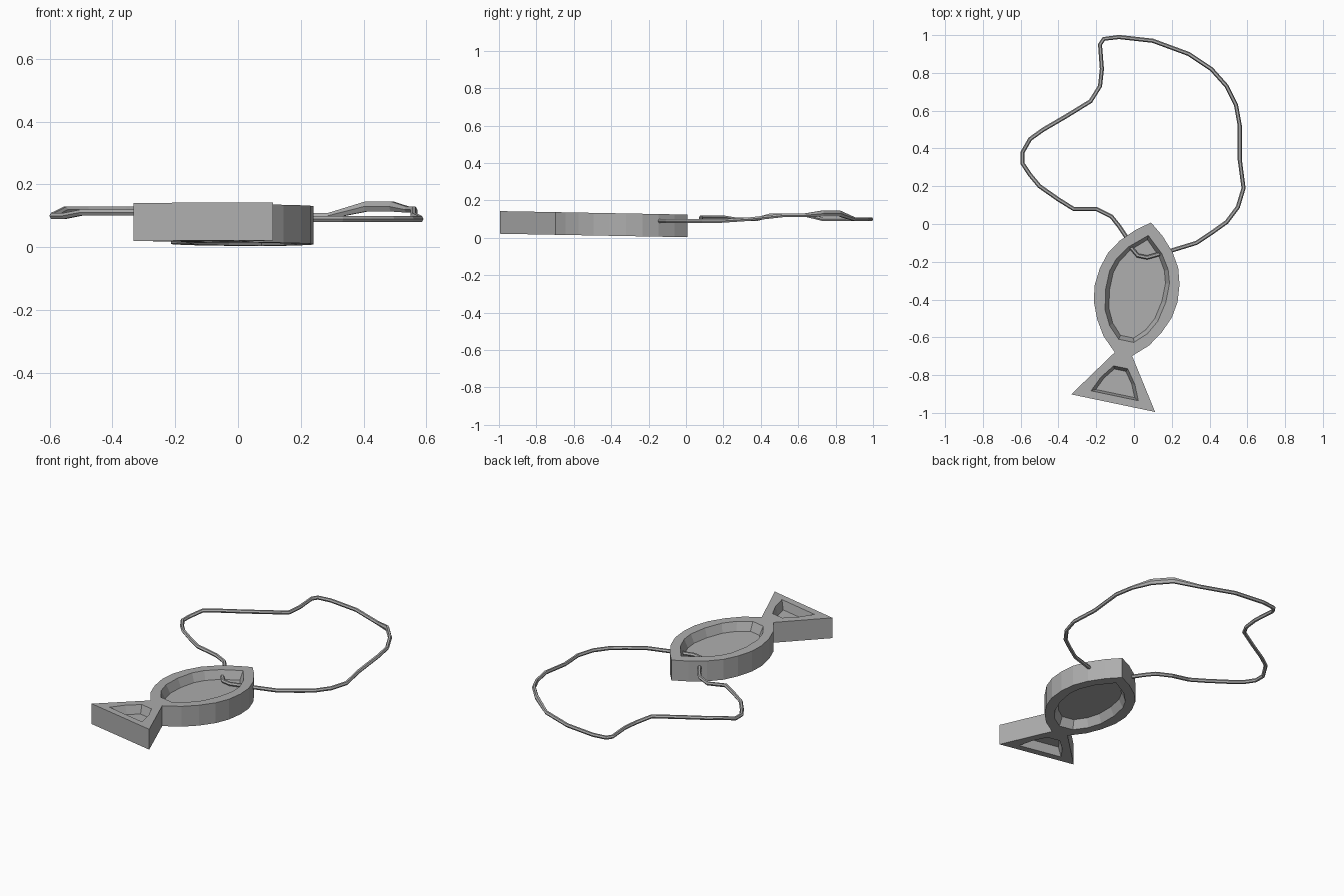
import bpy, bmesh
from math import sin, cos, tau
from mathutils import Vector

cube = bpy.data.objects.get("Cube")
if cube:
    bpy.data.objects.remove(cube)


def material(name, rgb):
    mat = bpy.data.materials.new(name)
    mat.use_nodes = True
    mat.diffuse_color = (*rgb, 1)
    mat.node_tree.nodes["Principled BSDF"].inputs["Base Color"].default_value = (*rgb, 1)
    return mat


def add_object(name, bm, mat):
    bmesh.ops.recalc_face_normals(bm, faces=bm.faces[:])
    mesh = bpy.data.meshes.new(name)
    bm.to_mesh(mesh)
    bm.free()
    mesh.materials.append(mat)
    obj = bpy.data.objects.new(name, mesh)
    bpy.context.collection.objects.link(obj)
    return obj


grey = material("plain grey", (0.42, 0.42, 0.42))

# Half profiles in hundredths: (distance from nose, half width)
BODY = [(0, 0), (5.6, 7.3), (12.8, 14.2), (20.5, 19), (29, 21.5), (38.5, 22.4),
        (47, 21.1), (56, 17.4), (64, 12.3), (71.2, 4.7), (97.7, 22.7)]
BODY_POCKET = [(7, 0), (15, 9), (22.5, 14), (29.5, 16.2), (40, 16.3),
               (50.5, 14.2), (58, 10.2), (64, 4.1)]
TAIL_POCKET = [(78.3, 3.8), (85.6, 9.2), (93.7, 12.8)]

NOSE = Vector((0.09, 0.008))
ALONG = Vector((-0.205, -0.979))
ACROSS = Vector((0.979, -0.205))
HALF = 0.0605
FLOOR = 0.011


def mirrored(half):
    return half + [(a, -w) for a, w in reversed(half) if w]


def shrunk(outline, centre, length, width):
    return [(centre + (a - centre) * length, w * width) for a, w in outline]


def ring(bm, outline, height):
    verts = []
    for a, w in outline:
        p = NOSE + ALONG * a / 100 + ACROSS * w / 100
        verts.append(bm.verts.new((p.x, p.y, 0.064 - 0.0185 * p.y + height)))
    return verts


def bridge(bm, first, second):
    for i in range(len(first)):
        j = (i + 1) % len(first)
        bm.faces.new((first[i], first[j], second[j], second[i]))


def loop_edges(bm, verts):
    return [bm.edges.new((v, verts[i - 1])) for i, v in enumerate(verts)]


# Fish plate with sloped pockets on both faces
bm = bmesh.new()
outer, pockets = mirrored(BODY), [
    (mirrored(BODY_POCKET), 36, 0.92, 0.87),
    (mirrored(TAIL_POCKET), 87, 0.82, 0.82)]
rims = []
for side in (1, -1):
    rim = ring(bm, outer, side * HALF)
    edges = loop_edges(bm, rim)
    for outline, centre, length, width in pockets:
        lip = ring(bm, outline, side * HALF)
        edges += loop_edges(bm, lip)
        floor = ring(bm, shrunk(outline, centre, length, width), side * FLOOR)
        bridge(bm, lip, floor)
        bm.faces.new(floor)
    bmesh.ops.triangle_fill(bm, edges=edges, use_beauty=True)
    rims.append(rim)
bridge(bm, *rims)
add_object("fish_pendant", bm, grey)

# Cord path in hundredths, a closed loop threaded through the head
CORD = [(-4, -7, 9), (-2, -12, 9), (2, -16.7, 9), (7, -17.7, 9), (13, -16, 9),
        (20, -14, 9), (33, -10, 9), (42, -4, 9), (49, 1, 9), (55, 9, 9),
        (58, 19, 9), (56, 34, 10), (56, 52, 12), (54, 63, 12), (49, 73, 13),
        (41, 82, 13), (29, 90, 10), (10, 97, 10), (-8, 99, 10), (-16, 98, 10),
        (-18, 95, 10), (-17, 82, 10), (-18, 73, 10), (-23, 65, 12),
        (-36, 57, 12), (-48, 50, 12), (-55, 45, 12), (-59, 38, 10),
        (-59, 32, 10), (-55, 26, 10), (-50, 20, 11), (-40, 13, 11),
        (-32, 8, 11), (-20, 8, 9), (-12, 4, 9), (-8, -1, 9)]
SIDES, RADIUS = 6, 0.011

bm = bmesh.new()
points = [Vector(p) / 100 for p in CORD]
rings = []
for i, p in enumerate(points):
    before = (p - points[i - 1]).normalized()
    after = (points[(i + 1) % len(points)] - p).normalized()
    side = (before + after).cross(Vector((0, 0, 1))).normalized()
    tall = 1.7 if p.z > 0.125 else 1  # flattened stretch of cord
    rings.append([bm.verts.new(p + side * RADIUS * cos(tau * k / SIDES)
                               + Vector((0, 0, RADIUS * tall * sin(tau * k / SIDES))))
                  for k in range(SIDES)])
for i, r in enumerate(rings):
    bridge(bm, rings[i - 1], r)
add_object("neck_cord", bm, grey)
